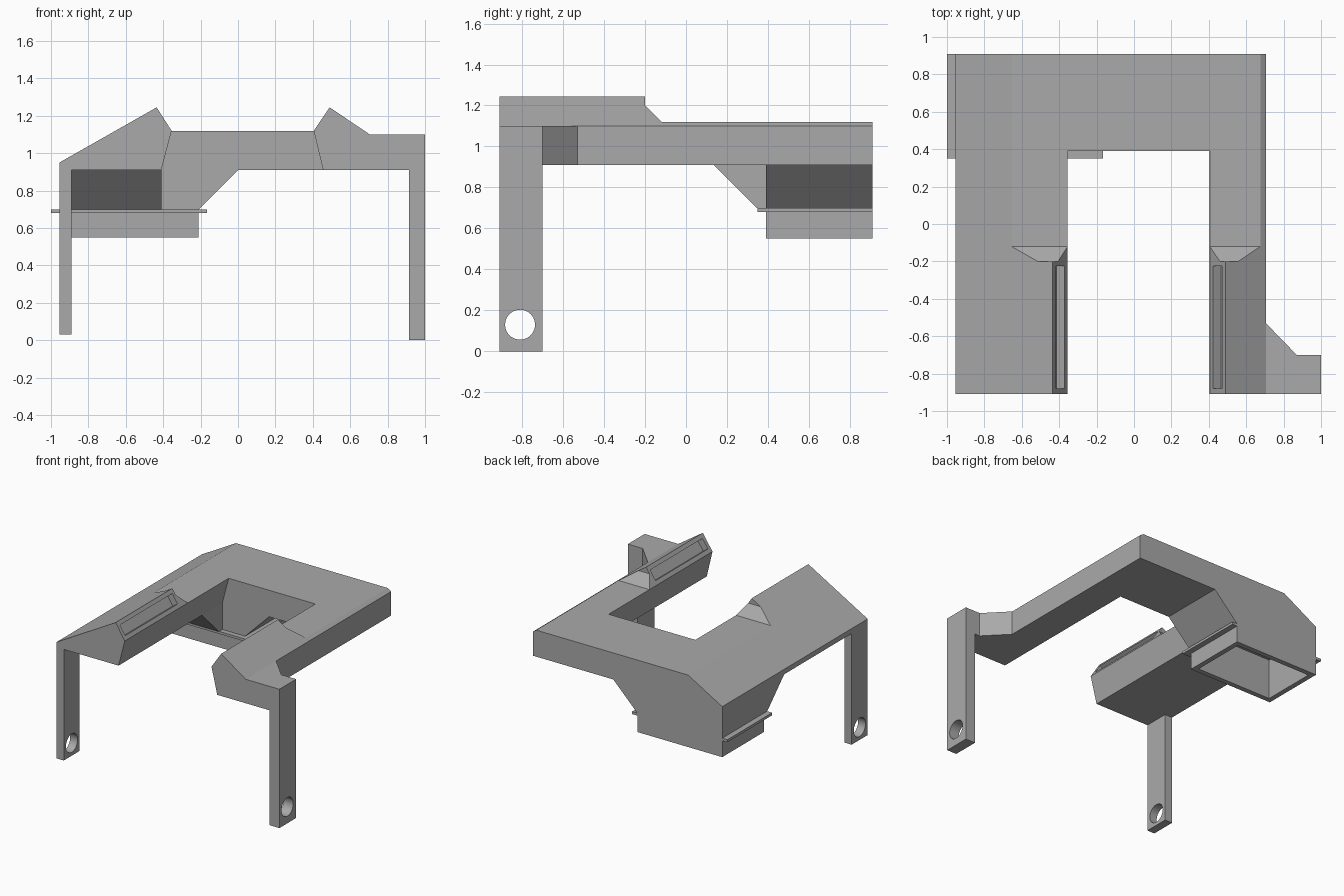
import bpy, bmesh, math
from mathutils import Vector, Matrix

cube = bpy.data.objects.get("Cube")
if cube:
    bpy.data.objects.remove(cube, do_unlink=True)

grey = bpy.data.materials.new("plain grey")
grey.use_nodes = True
GREY = (0.4, 0.4, 0.4, 1)
grey.diffuse_color = GREY
grey.node_tree.nodes["Principled BSDF"].inputs["Base Color"].default_value = GREY


def add_object(name, bm):
    bmesh.ops.recalc_face_normals(bm, faces=bm.faces)
    mesh = bpy.data.meshes.new(name)
    bm.to_mesh(mesh)
    bm.free()
    mesh.materials.append(grey)
    ob = bpy.data.objects.new(name, mesh)
    bpy.context.collection.objects.link(ob)
    return ob


def prism(name, axis, outline, start, end):
    """Extrude a flat outline along one axis."""
    place = {"x": lambda a, b: (start, a, b),
             "y": lambda a, b: (a, start, b),
             "z": lambda a, b: (a, b, start)}[axis]
    bm = bmesh.new()
    face = bm.faces.new([bm.verts.new(place(a, b)) for a, b in outline])
    out = bmesh.ops.extrude_face_region(bm, geom=[face])
    verts = [g for g in out["geom"] if isinstance(g, bmesh.types.BMVert)]
    shift = Vector([(end - start) * (axis == k) for k in "xyz"])
    bmesh.ops.translate(bm, verts=verts, vec=shift)
    return add_object(name, bm)


def box(name, x0, x1, y0, y1, z0, z1):
    return prism(name, "z", [(x0, y0), (x1, y0), (x1, y1), (x0, y1)], z0, z1)


def combine(target, tool, operation):
    """Apply a boolean and discard the helper."""
    mod = target.modifiers.new(operation, "BOOLEAN")
    mod.operation = operation
    mod.solver = "EXACT"
    mod.object = tool
    bpy.context.view_layer.objects.active = target
    bpy.ops.object.modifier_apply(modifier=mod.name)
    bpy.data.objects.remove(tool, do_unlink=True)


FRONT, BACK, INNER = -0.91, 0.91, 0.39
UNDER, TOP = 0.91, 1.12

# Rear bridge between the arms
frame = prism("frame", "y", [(-0.355, TOP), (0.405, TOP), (0.455, UNDER), (-0.41, UNDER)], INNER, BACK)

# Arms with raised ridges that step down towards the back
right_arm = prism("right_arm", "y", [(-0.955, UNDER), (-0.955, 0.95), (-0.435, 1.245),
                                     (-0.355, TOP), (-0.41, UNDER)], FRONT, BACK)
left_arm = prism("left_arm", "y", [(0.455, UNDER), (0.405, TOP), (0.49, 1.245),
                                   (0.705, 1.10), (0.705, UNDER)], FRONT, BACK)
for arm in (right_arm, left_arm):
    step = prism("ridge_step", "x", [(-0.2, 1.3), (-0.2, 1.2), (-0.12, TOP), (1, TOP), (1, 1.3)], -1.2, 1.2)
    combine(arm, step, "DIFFERENCE")

# Long slot recessed into the inner face of each ridge
for arm, top_x, low_x in ((right_arm, -0.435, -0.355), (left_arm, 0.49, 0.405)):
    top, low = Vector((top_x, 0, 1.245)), Vector((low_x, 0, TOP))
    along = (top - low).normalized()
    side = Vector((0, 1, 0))
    turn = Matrix((along, side, along.cross(side))).transposed().to_4x4()
    bm = bmesh.new()
    bmesh.ops.create_cube(bm, size=1)
    size = Matrix.Diagonal((0.085, 0.655, 0.1, 1))
    centre = (top + low) / 2 + Vector((0, -0.5525, 0))
    bmesh.ops.transform(bm, verts=bm.verts, matrix=Matrix.Translation(centre) @ turn @ size)
    combine(arm, add_object("slot_cutter", bm), "DIFFERENCE")

# Side tab, hopper body and the wedge under the right arm
tab = prism("leg_tab", "z", [(0.705, FRONT), (1, FRONT), (1, -0.70), (0.87, -0.70), (0.705, -0.53)], UNDER, 1.10)
hopper = prism("hopper", "y", [(-0.955, UNDER), (0, UNDER), (-0.21, 0.70), (-0.21, 0.55),
                               (-0.955, 0.55)], INNER, BACK)
wedge = prism("hopper_wedge", "x", [(0.135, UNDER), (0.345, 0.70), (INNER, 0.70), (INNER, UNDER)], -0.955, -0.41)

# Legs
right_leg = box("right_leg", -0.955, -0.89, FRONT, -0.71, 0.03, UNDER)
left_leg = box("left_leg", 0.915, 1, FRONT, -0.70, 0, UNDER)

for part in (right_arm, left_arm, tab, hopper, wedge, right_leg, left_leg):
    combine(frame, part, "UNION")

# Open cavity under the hopper
cavity = prism("cavity", "y", [(-0.915, 0.5), (-0.25, 0.5), (-0.25, 0.71), (-0.09, 0.87),
                               (-0.915, 0.87)], 0.43, 0.87)
combine(frame, cavity, "DIFFERENCE")

# Round hole through both legs
bm = bmesh.new()
bmesh.ops.create_cone(bm, cap_ends=True, segments=40, radius1=0.073, radius2=0.073, depth=3,
                      matrix=Matrix.Translation((0, -0.81, 0.13)) @ Matrix.Rotation(math.pi / 2, 4, "Y"))
combine(frame, add_object("hole_cutter", bm), "DIFFERENCE")

# Thin ledge around three sides of the hopper
box("ledge_right", -1, -0.955, 0.35, BACK, 0.68, 0.70)
box("ledge_left", -0.21, -0.165, 0.35, BACK, 0.68, 0.70)
box("ledge_front", -0.955, -0.21, 0.35, INNER, 0.68, 0.70)

# Smooth the round holes, keep the flat faces crisp
bpy.ops.object.select_all(action="DESELECT")
frame.select_set(True)
bpy.context.view_layer.objects.active = frame
bpy.ops.object.shade_smooth_by_angle(angle=math.radians(25))
